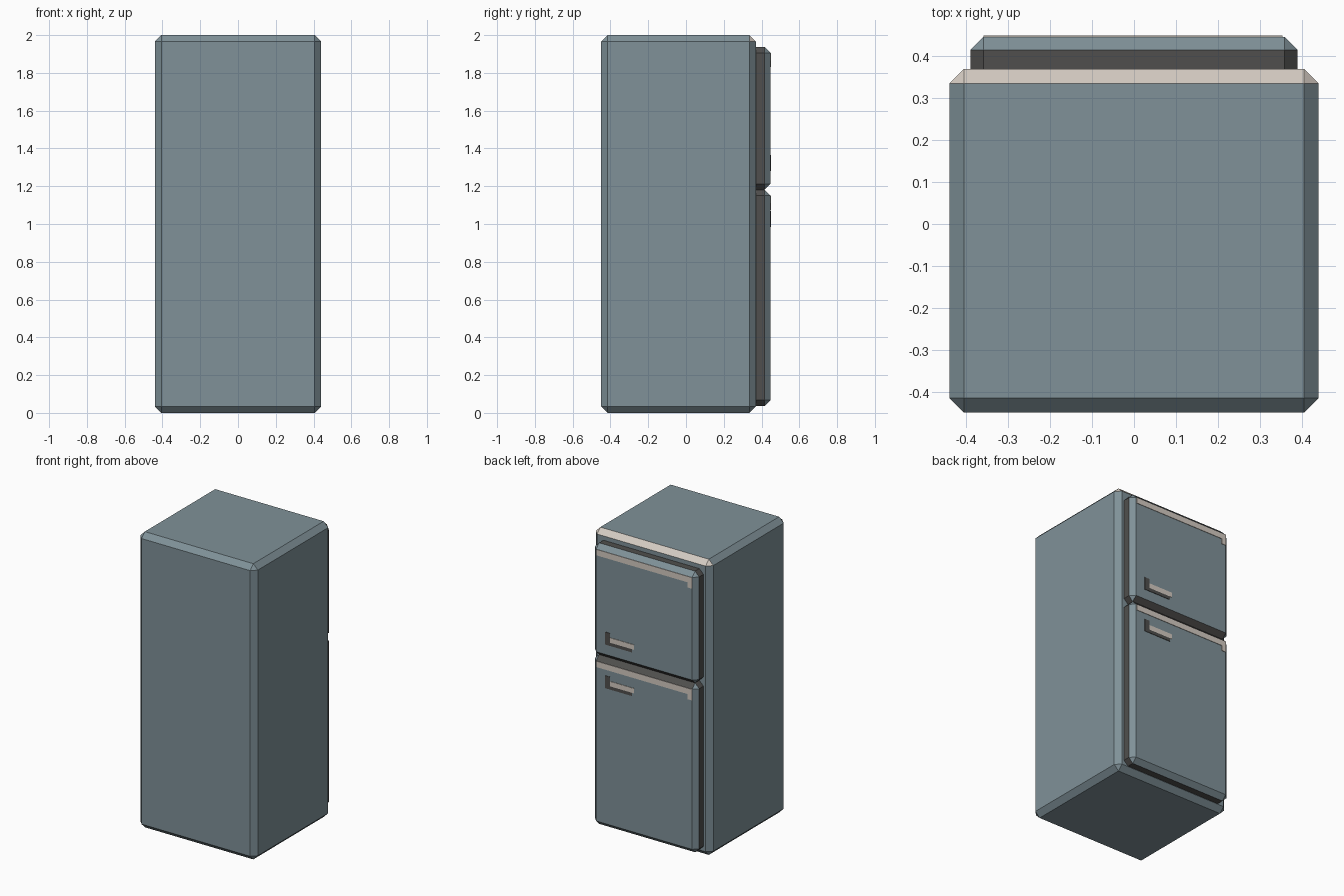
import bpy, bmesh
from mathutils import Vector

if "Cube" in bpy.data.objects:
    bpy.data.objects.remove(bpy.data.objects["Cube"])


def material(name, rgb):
    m = bpy.data.materials.new(name)
    m.diffuse_color = (*rgb, 1)
    m.use_nodes = True
    m.node_tree.nodes["Principled BSDF"].inputs["Base Color"].default_value = m.diffuse_color
    return m


BLUE = material("slate_blue", (0.215, 0.285, 0.315))
DARK = material("dark_grey", (0.08, 0.078, 0.075))
CREAM = material("cream_trim", (0.66, 0.60, 0.54))


def box(name, lo, hi, mats, bevel=0.0, keep=lambda e: True, rule=None):
    """Box between two corners, chamfered on chosen edges, coloured by a face rule."""
    lo, hi = Vector(lo), Vector(hi)
    bm = bmesh.new()
    bmesh.ops.create_cube(bm, size=1)
    for v in bm.verts:
        v.co = Vector((lo[i] + (v.co[i] + 0.5) * (hi[i] - lo[i]) for i in range(3)))
    if bevel:
        bmesh.ops.bevel(bm, geom=[e for e in bm.edges if keep(e)], offset=bevel,
                        offset_type='OFFSET', segments=1, affect='EDGES', profile=0.5)
    bm.normal_update()
    if rule:
        for f in bm.faces:
            f.material_index = rule(f.normal)
    mesh = bpy.data.meshes.new(name)
    bm.to_mesh(mesh)
    bm.free()
    for m in mats:
        mesh.materials.append(m)
    ob = bpy.data.objects.new(name, mesh)
    bpy.context.collection.objects.link(ob)
    return ob


# cabinet: the top chamfer on the door side is cream
box("cabinet", (-0.44, -0.45, 0), (0.44, 0.37, 2), [BLUE, CREAM], 0.034,
    rule=lambda n: int(n.y > 0.4 and n.z > 0.4))

FACE, SKIN = 0.447, 0.45   # door surface and painted plate surface


def door(name, z0, z1, seam, handle_z):
    """Door with dark rim, dark chamfer at the seam, cream band and handle marks."""
    def rule(n):
        rim = n.y < 0.1
        at_seam = n.y < 0.9 and n.z * seam > 0.65
        return int(rim or at_seam)

    box(name, (-0.39, 0.36, z0), (0.39, FACE, z1), [BLUE, DARK], 0.031,
        keep=lambda e: any(v.co.y > 0.4 for v in e.verts), rule=rule)
    top = z1 - 0.031

    def plate(part, x0, x1, a, b, mat):
        box(name + "_" + part, (x0, FACE - 0.002, a), (x1, SKIN, b), [mat])

    # cream band with a short drop at one end
    plate("band", -0.359, 0.355, top - 0.04, top, CREAM)
    plate("band_drop", -0.359, -0.325, top - 0.075, top - 0.04, CREAM)
    # L-shaped handle: dark stub and shadow line, cream grip
    plate("handle_stub", 0.255, 0.29, handle_z, handle_z + 0.085, DARK)
    plate("handle_grip", 0.075, 0.255, handle_z + 0.022, handle_z + 0.055, CREAM)
    plate("handle_base", 0.09, 0.255, handle_z, handle_z + 0.022, DARK)


door("upper_door", 1.181, 1.937, -1, 1.28)
door("lower_door", 0.036, 1.181, 1, 0.985)
